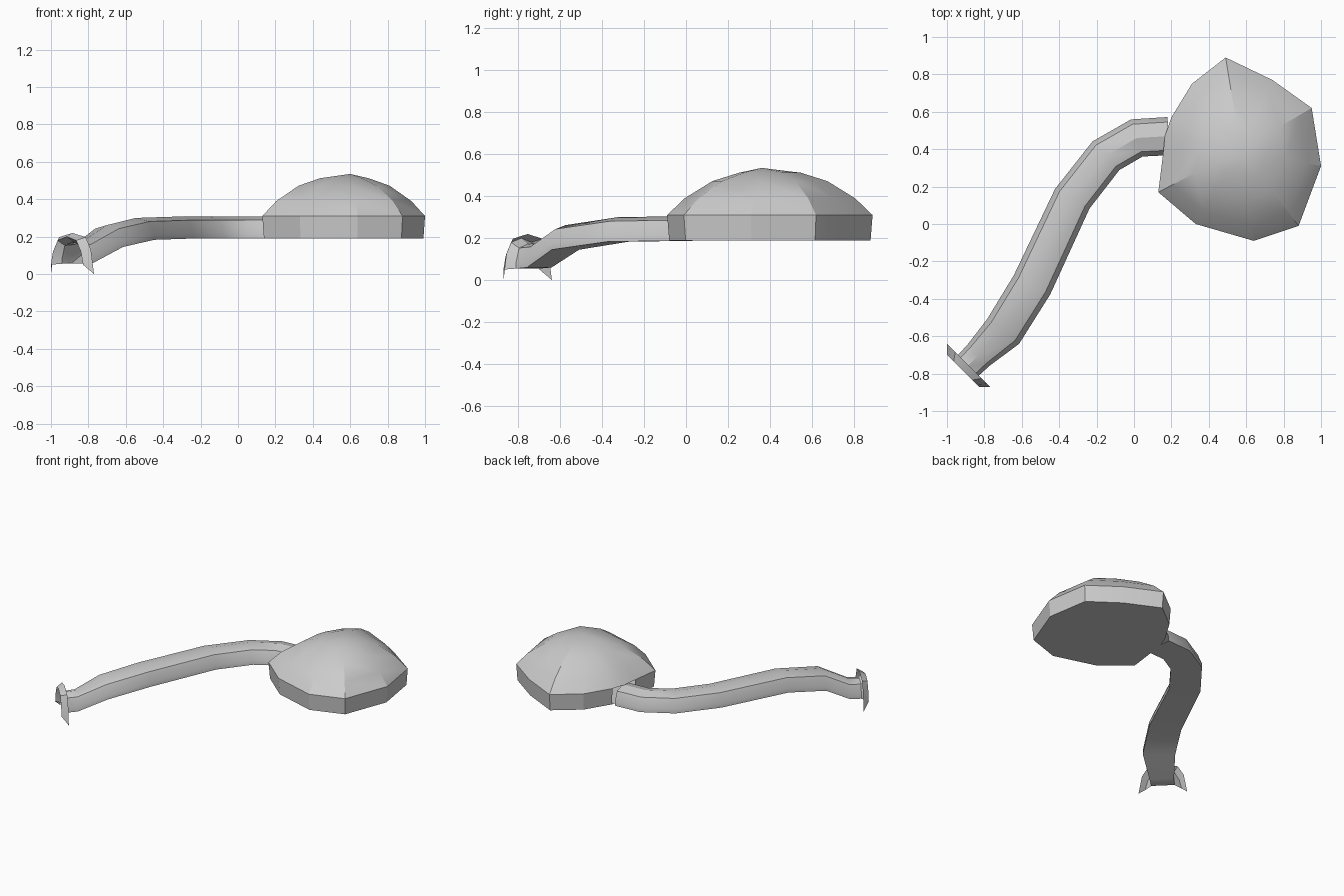
import bpy, bmesh, math
from mathutils import Vector

if "Cube" in bpy.data.objects:
    bpy.data.objects.remove(bpy.data.objects["Cube"])


def make_object(name, bm, angle):
    bmesh.ops.recalc_face_normals(bm, faces=bm.faces[:])
    mesh = bpy.data.meshes.new(name)
    bm.to_mesh(mesh)
    bm.free()
    ob = bpy.data.objects.new(name, mesh)
    bpy.context.collection.objects.link(ob)
    bpy.context.view_layer.objects.active = ob
    ob.select_set(True)
    bpy.ops.object.shade_smooth_by_angle(angle=math.radians(angle))
    ob.select_set(False)
    return ob


def bridge(bm, a, b, closed=True):
    n = len(a)
    return [bm.faces.new((a[i], a[(i + 1) % n], b[(i + 1) % n], b[i]))
            for i in range(n if closed else n - 1)]


# Domed chamber: irregular outline lofted up to a peak, flat floor
outline = [(.155, .37), (.165, .47), (.20, .57), (.31, .75), (.49, .89),
           (.74, .77), (.95, .62), (1.0, .31), (.88, -.01), (.64, -.09),
           (.33, .0), (.13, .17)]
levels = [(.98, .19), (1.0, .31), (.83, .39), (.56, .472), (.3, .512)]
cx, cy = .57, .40
bm = bmesh.new()
rings = []
for s, z in levels:
    rings.append([bm.verts.new((cx + (x - cx) * s, cy + (y - cy) * s, z))
                  for x, y in outline])
bm.faces.new(rings[0])
walls = bridge(bm, rings[0], rings[1])
for a, b in zip(rings[1:], rings[2:]):
    bridge(bm, a, b)
peak = bm.verts.new((.6, .36, .535))
top = rings[-1]
for i in range(len(top)):
    bm.faces.new((top[i], top[(i + 1) % len(top)], peak))
bmesh.ops.recalc_face_normals(bm, faces=bm.faces[:])
# Doorway where the tunnel joins
bmesh.ops.delete(bm, geom=walls[:2], context='FACES')
make_object("domed_chamber", bm, 20)

# Tunnel: flat-floored arch swept along a bending, rising path
path = [(-.885, -.755, .055), (-.83, -.70, .06), (-.70, -.575, .145),
        (-.545, -.325, .183), (-.33, .135, .19), (-.15, .365, .19),
        (.015, .46, .19), (.185, .47, .19)]
half_widths = [.078, .082, .108, .11, .106, .105, .104, .102]
section = [(-1, 0), (-1, .03), (-.74, .098), (0, .117),
           (.74, .098), (1, .03), (1, 0)]
bm = bmesh.new()
rings = []
for i, p in enumerate(path):
    a, b = path[max(i - 1, 0)], path[min(i + 1, len(path) - 1)]
    t = Vector((b[0] - a[0], b[1] - a[1], 0)).normalized()
    side = Vector((t.y, -t.x, 0))
    rings.append([bm.verts.new(Vector(p) + side * u * half_widths[i] + Vector((0, 0, v)))
                  for u, v in section])
for a, b in zip(rings, rings[1:]):
    bridge(bm, a, b)
make_object("tunnel", bm, 28)

# Entrance arch: flared lip around the tunnel mouth, swept back at its rim
centre = Vector((-.885, -.755, 0))
forward = Vector((-1, -1, 0)).normalized()
across = Vector((1, -1, 0)).normalized()
arches = [
    (0, [(.078, .055), (.078, .085), (.058, .153), (0, .172)]),
    (.042, [(.122, .05), (.105, .12), (.07, .18), (0, .2)]),
    (0, [(.163, .0), (.14, .13), (.1, .197), (0, .22)]),
]
bm = bmesh.new()
rings = []
for depth, half in arches:
    pts = [(-s, z) for s, z in half] + [(s, z) for s, z in half[-2::-1]]
    rings.append([bm.verts.new(centre + across * s + forward * depth + Vector((0, 0, z)))
                  for s, z in pts])
for a, b in zip(rings, rings[1:]):
    bridge(bm, a, b, closed=False)
make_object("entrance_arch", bm, 28)
